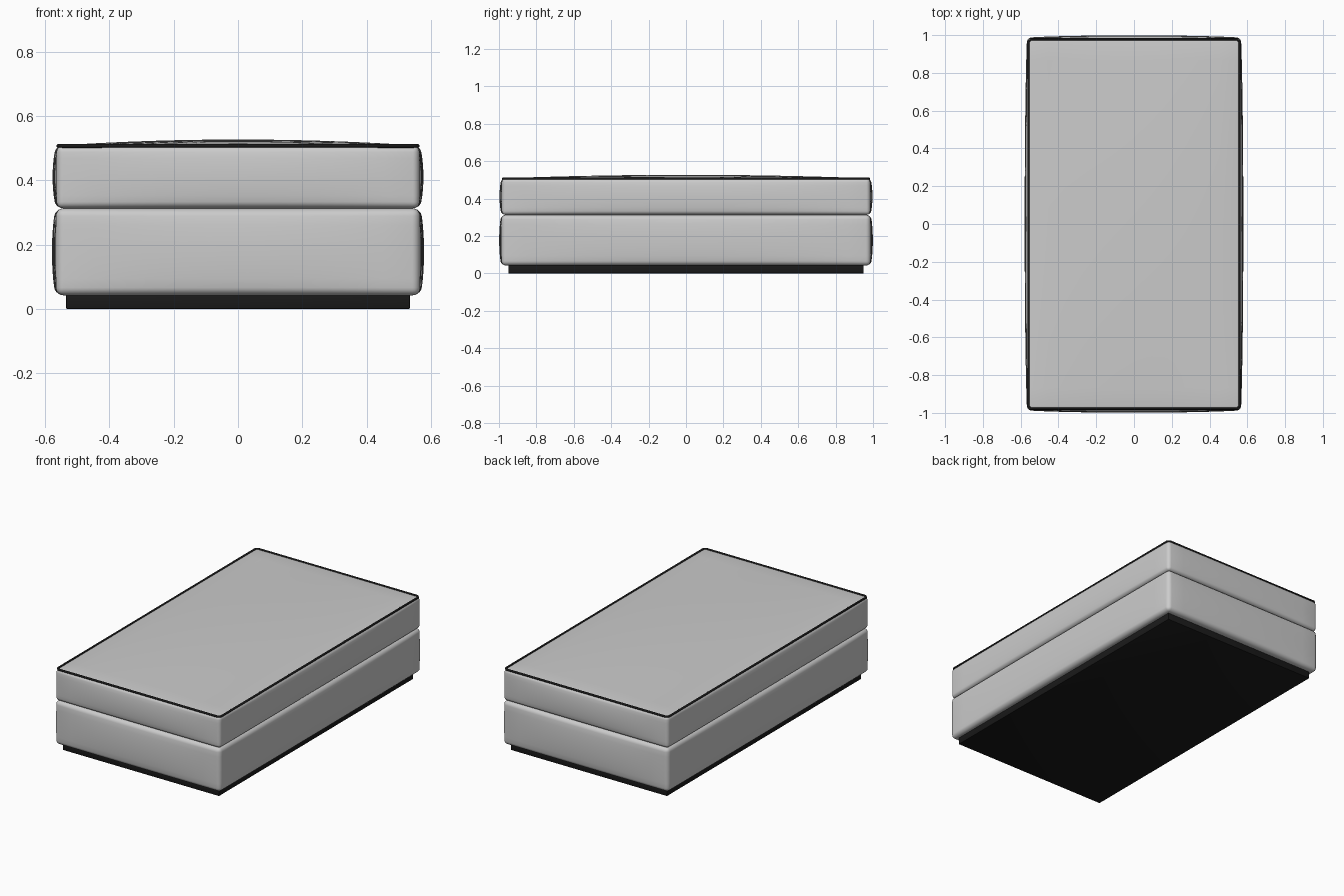
import bpy, bmesh
from mathutils import Vector

if "Cube" in bpy.data.objects:
    bpy.data.objects.remove(bpy.data.objects["Cube"])

black = bpy.data.materials.new("black")
black.diffuse_color = (0.01, 0.01, 0.01, 1)
black.use_nodes = True
black.node_tree.nodes["Principled BSDF"].inputs["Base Color"].default_value = black.diffuse_color


def finish(bm, name, z, mat=None):
    me = bpy.data.meshes.new(name)
    bm.to_mesh(me)
    bm.free()
    ob = bpy.data.objects.new(name, me)
    ob.location.z = z
    bpy.context.collection.objects.link(ob)
    if mat:
        me.materials.append(mat)
    bpy.ops.object.select_all(action='DESELECT')
    ob.select_set(True)
    bpy.context.view_layer.objects.active = ob
    bpy.ops.object.shade_smooth_by_angle()
    return ob


def rounded_box(half, radius, segments):
    bm = bmesh.new()
    bmesh.ops.create_cube(bm, size=2)
    bmesh.ops.scale(bm, vec=half, verts=bm.verts)
    bmesh.ops.bevel(bm, geom=bm.edges[:], offset=radius, segments=segments,
                    profile=0.5, affect='EDGES')
    return bm


def cushion(name, half, z0, radius, bulge, crown):
    bm = rounded_box(half, radius, 5)
    # slice into a grid so the faces can swell
    for axis, cuts in ((0, 11), (1, 19), (2, 7)):
        n = Vector((0, 0, 0))
        n[axis] = 1
        inner = half[axis] - radius
        for k in range(1, cuts + 1):
            co = n * (inner * (2 * k / (cuts + 1) - 1))
            bmesh.ops.bisect_plane(bm, geom=bm.verts[:] + bm.edges[:] + bm.faces[:],
                                   plane_co=co, plane_no=n, dist=1e-5)
    for v in bm.verts:
        u = [v.co[i] / half[i] for i in range(3)]
        w = [max(0, 1 - t * t) for t in u]
        v.co.x += bulge * u[0] * w[1] ** 0.7 * w[2] ** 0.7
        v.co.y += bulge * u[1] * w[0] ** 0.7 * w[2] ** 0.7
        if u[2] > 0:
            v.co.z += crown * u[2] * w[0] * w[1]
    return finish(bm, name, z0 + half[2])


# recessed plinth
finish(rounded_box((0.535, 0.95, 0.0225), 0.003, 2), "plinth", 0.0225, black)

# two stacked padded blocks
cushion("lower_cushion", (0.566, 0.986, 0.1355), 0.042, 0.024, 0.013, 0.0)
cushion("upper_cushion", (0.564, 0.984, 0.0975), 0.313, 0.02, 0.013, 0.019)

# piping around the top edge
cu = bpy.data.curves.new("top_piping", 'CURVE')
cu.dimensions = '3D'
cu.bevel_depth = 0.0065
cu.bevel_resolution = 3
sp = cu.splines.new('POLY')
X, Y, C = 0.559, 0.978, 0.014
pts = [(X, -Y + C), (X, Y - C), (X - C, Y), (-X + C, Y),
       (-X, Y - C), (-X, -Y + C), (-X + C, -Y), (X - C, -Y)]
sp.points.add(len(pts) - 1)
for p, (x, y) in zip(sp.points, pts):
    p.co = (x, y, 0.507, 1)
sp.use_cyclic_u = True
cu.materials.append(black)
bpy.context.collection.objects.link(bpy.data.objects.new("top_piping", cu))
